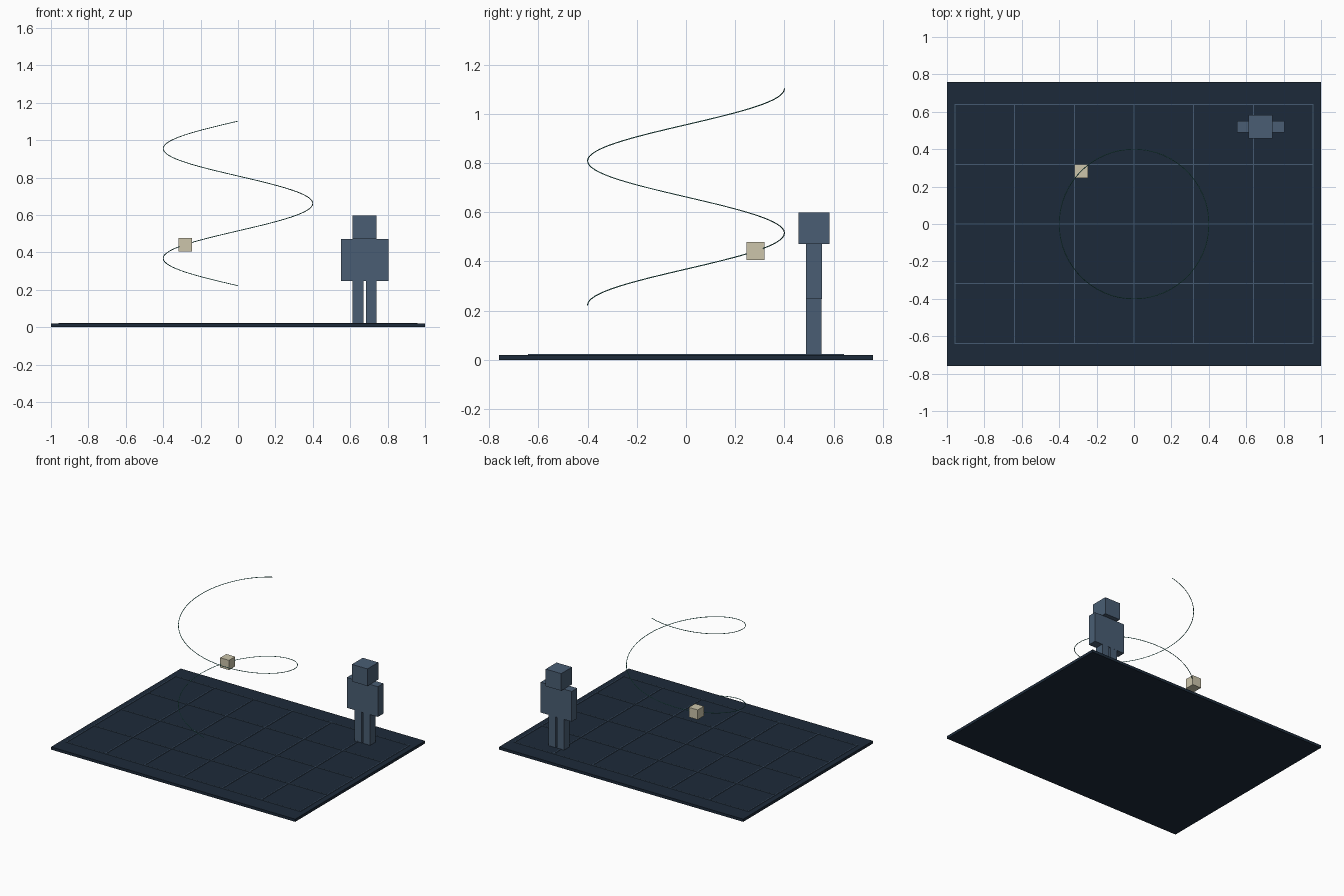
import bpy
import bmesh
import math

if "Cube" in bpy.data.objects:
    bpy.data.objects.remove(bpy.data.objects["Cube"], do_unlink=True)


def material(name, r, g, b):
    """Flat material from display colour values."""
    colour = [(c / 255) ** 2.2 for c in (r, g, b)] + [1]
    mat = bpy.data.materials.new(name)
    mat.use_nodes = True
    mat.diffuse_color = colour
    bsdf = mat.node_tree.nodes["Principled BSDF"]
    bsdf.inputs["Base Color"].default_value = colour
    bsdf.inputs["Roughness"].default_value = 0.9
    return mat


NAVY = material("dark navy", 34, 46, 60)
SLATE = material("slate blue", 75, 94, 115)
LINE = material("grid blue", 70, 90, 112)
CREAM = material("cream", 203, 196, 170)
TEAL = material("teal", 70, 150, 140)


def box(name, centre, size, mat):
    mesh = bpy.data.meshes.new(name)
    bm = bmesh.new()
    bmesh.ops.create_cube(bm, size=1)
    bmesh.ops.scale(bm, vec=size, verts=bm.verts)
    bm.to_mesh(mesh)
    bm.free()
    mesh.materials.append(mat)
    obj = bpy.data.objects.new(name, mesh)
    obj.location = centre
    bpy.context.collection.objects.link(obj)
    return obj


# Floor slab with raised grid lines
FLOOR = 0.02
box("floor", (0, 0, FLOOR / 2), (2, 1.518, FLOOR), NAVY)
STEP, WIDTH, RAISE = 0.319, 0.006, 0.004
for i in range(-3, 4):
    box("grid_line_lengthwise", (i * STEP, 0, FLOOR + RAISE / 2),
        (WIDTH, 4 * STEP + WIDTH, RAISE), LINE)
for i in range(-2, 3):
    box("grid_line_crosswise", (0, i * STEP, FLOOR + RAISE / 2),
        (6 * STEP + WIDTH, WIDTH, RAISE - 0.0004), LINE)

# Standing figure
FX, FY = 0.677, 0.52
box("head", (FX, FY, 0.535), (0.127, 0.127, 0.127), SLATE)
box("torso", (FX, FY, 0.36), (0.255, 0.064, 0.224), SLATE)
for side, name in ((-1, "right_leg"), (1, "left_leg")):
    box(name, (FX + side * 0.035, FY, 0.134), (0.057, 0.063, 0.228), SLATE)

# Spiral path: one and a half turns, rising clockwise
RADIUS, LOW, RISE, TURNS, COUNT = 0.4, 0.222, 0.88, 1.5, 96


def path_point(t):
    a = -math.pi / 2 - t * TURNS * 2 * math.pi
    return (RADIUS * math.cos(a), RADIUS * math.sin(a), LOW + RISE * t)


curve = bpy.data.curves.new("spiral_path", "CURVE")
curve.dimensions = "3D"
curve.bevel_depth = 0.0022
curve.bevel_resolution = 1
curve.use_fill_caps = True
spline = curve.splines.new("POLY")
spline.points.add(COUNT)
for i, p in enumerate(spline.points):
    p.co = (*path_point(i / COUNT), 1)
curve.materials.append(TEAL)
path = bpy.data.objects.new("spiral_path", curve)
bpy.context.collection.objects.link(path)

# Small block riding a quarter of the way up the path
box("path_block", path_point(0.25), (0.072, 0.072, 0.072), CREAM)
